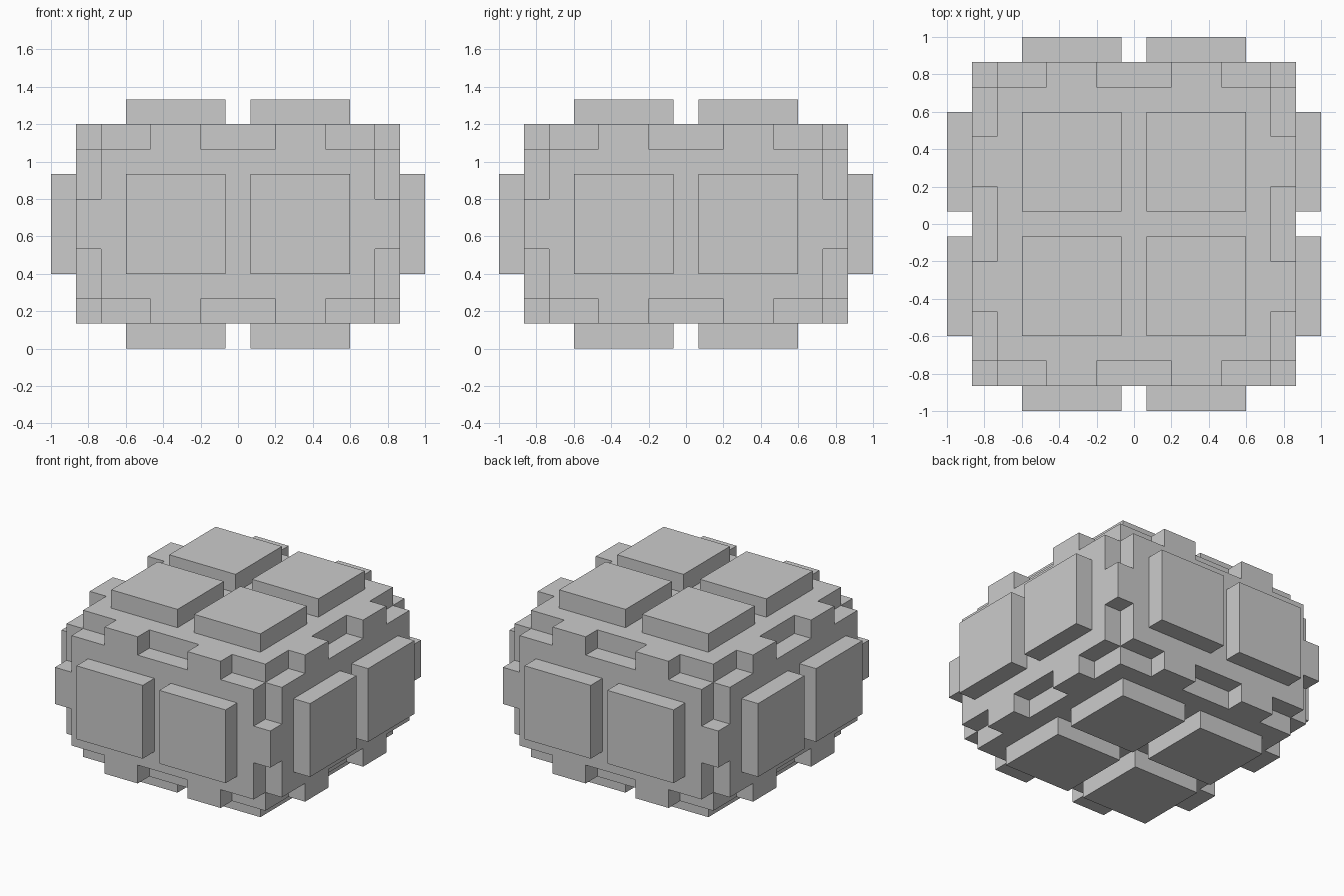
import bpy, bmesh
from itertools import product
from mathutils import Vector

if "Cube" in bpy.data.objects:
    bpy.data.objects.remove(bpy.data.objects["Cube"])

U = 1 / 15          # grid unit
LIFT = 10           # body centre height in units


def to_object(name, bm):
    me = bpy.data.meshes.new(name)
    bm.to_mesh(me)
    bm.free()
    ob = bpy.data.objects.new(name, me)
    bpy.context.collection.objects.link(ob)
    return ob


def point(p):
    return Vector((p[0], p[1], p[2] + LIFT)) * U


# Body: a block with notches along every edge, skinned from a coarse cell grid
half = [1, 3, 7, 11, 13]
flat = [-v for v in reversed(half)] + half
tall = [-8, -6, -2, 2, 6, 8]
cuts = [flat, flat, tall]


def solid(cell):
    if any(i < 0 or i >= len(c) - 1 for i, c in zip(cell, cuts)):
        return False
    x, y, z = (abs(c[i] + c[i + 1]) / 2 for i, c in zip(cell, cuts))
    if x > 11 and y > 11:               # upright edges keep the middle
        return z < 2
    if z > 6 and max(x, y) > 11:        # level edges keep two teeth
        return 3 < min(x, y) < 7
    return True


bm = bmesh.new()
for cell in product(*(range(len(c) - 1) for c in cuts)):
    if not solid(cell):
        continue
    for axis, side in product(range(3), (0, 1)):
        near = list(cell)
        near[axis] += 2 * side - 1
        if solid(near):
            continue
        a, b = (axis + 1) % 3, (axis + 2) % 3
        ring = []
        for da, db in ((0, 0), (1, 0), (1, 1), (0, 1)):
            i = list(cell)
            i[axis] += side
            i[a] += da
            i[b] += db
            ring.append(bm.verts.new(point([c[k] for c, k in zip(cuts, i)])))
        bm.faces.new(ring if side else ring[::-1])
bmesh.ops.remove_doubles(bm, verts=bm.verts[:], dist=1e-4)
bmesh.ops.dissolve_limit(bm, angle_limit=0.01, verts=bm.verts[:], edges=bm.edges[:])
bmesh.ops.recalc_face_normals(bm, faces=bm.faces[:])
to_object("notched_body", bm)


# Raised pads: open-backed boxes resting on the body faces
def pad(name, axis, sign, centre, size):
    bm = bmesh.new()
    bmesh.ops.create_cube(bm, size=1)
    for v in bm.verts:
        v.co = point([c + s * k for c, s, k in zip(centre, size, v.co)])
    inner = [f for f in bm.faces if f.normal[axis] * sign < -0.5]
    bm.normal_update()
    inner = [f for f in bm.faces if f.normal[axis] * sign < -0.5]
    bmesh.ops.delete(bm, geom=inner, context='FACES')
    to_object(name, bm)


for s, t in product((-1, 1), repeat=2):
    pad("side_pad", 0, s, (14 * s, 5 * t, 0), (2, 8, 8))
    pad("front_pad" if s < 0 else "back_pad", 1, s, (5 * t, 14 * s, 0), (8, 2, 8))
    for r in (-1, 1):
        pad("top_pad" if r > 0 else "bottom_pad", 2, r, (5 * s, 5 * t, 9 * r), (8, 8, 2))
